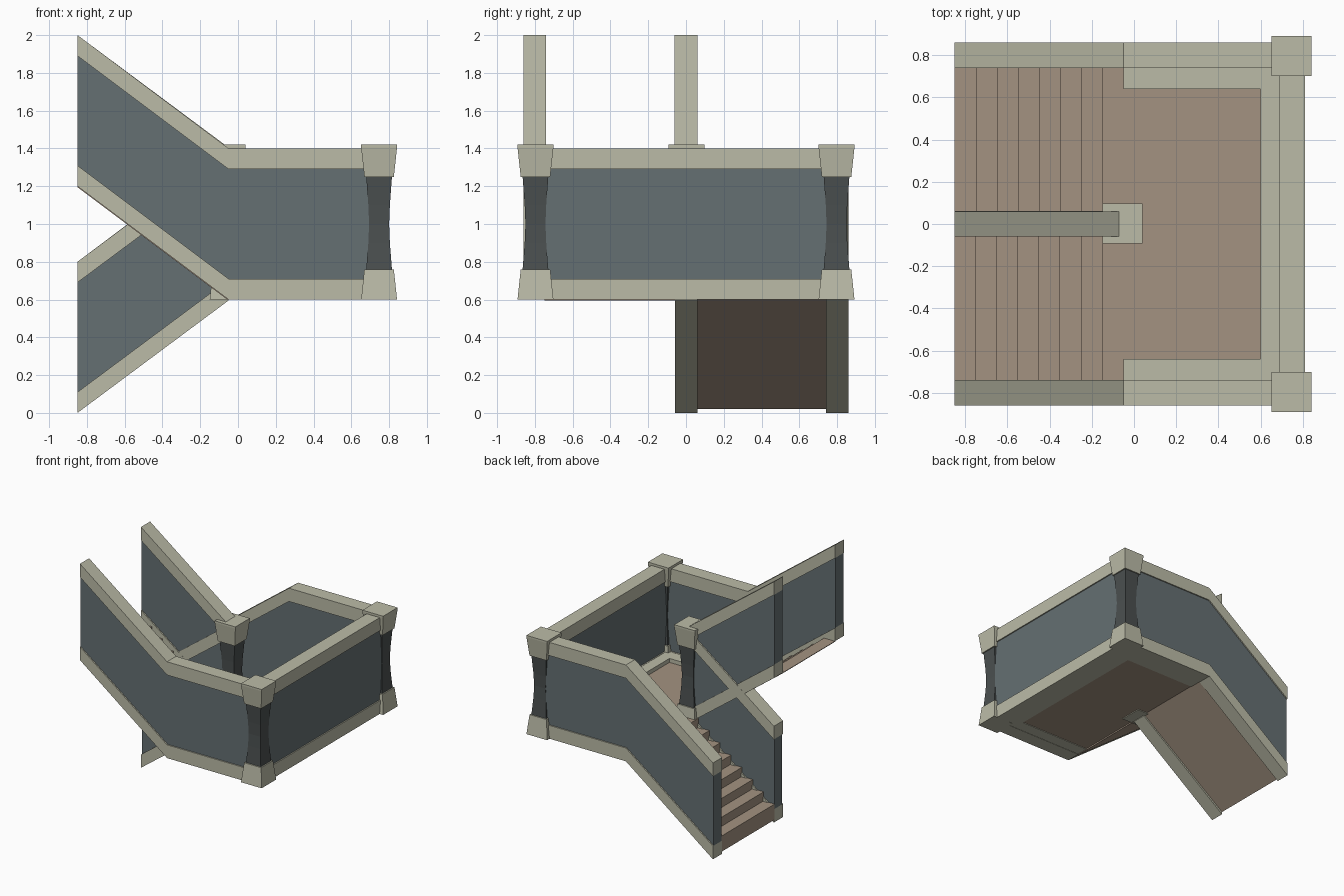
import bpy, bmesh

if "Cube" in bpy.data.objects:
    bpy.data.objects.remove(bpy.data.objects["Cube"])


def material(name, r, g, b):
    m = bpy.data.materials.new(name)
    m.diffuse_color = (r, g, b, 1)
    m.use_nodes = True
    m.node_tree.nodes["Principled BSDF"].inputs["Base Color"].default_value = m.diffuse_color
    return m


TRIM = material("trim", 0.50, 0.50, 0.39)
PANEL = material("panel", 0.13, 0.16, 0.17)
DARK = material("dark_post", 0.07, 0.08, 0.08)
FLOOR = material("floor", 0.37, 0.29, 0.22)


def finish(name, bm, mat):
    bmesh.ops.recalc_face_normals(bm, faces=bm.faces)
    me = bpy.data.meshes.new(name)
    bm.to_mesh(me)
    bm.free()
    me.materials.append(mat)
    ob = bpy.data.objects.new(name, me)
    bpy.context.collection.objects.link(ob)
    return ob


def extrude_y(name, profile, y0, y1, mat):
    """Extrude an x-z outline between two y positions."""
    bm = bmesh.new()
    face = bm.faces.new([bm.verts.new((x, y0, z)) for x, z in profile])
    ext = bmesh.ops.extrude_face_region(bm, geom=[face])
    verts = [v for v in ext["geom"] if isinstance(v, bmesh.types.BMVert)]
    bmesh.ops.translate(bm, verts=verts, vec=(0, y1 - y0, 0))
    finish(name, bm, mat)


def box(name, x0, x1, y0, y1, z0, z1, mat):
    extrude_y(name, [(x0, z0), (x1, z0), (x1, z1), (x0, z1)], y0, y1, mat)


def wall(name, path, y):
    """Balustrade following its bottom line: two rails and a recessed panel."""
    for part, lo, hi, half, mat in (("bottom_rail", 0, 0.11, 0.06, TRIM),
                                    ("panel", 0.11, 0.69, 0.05, PANEL),
                                    ("top_rail", 0.69, 0.80, 0.06, TRIM)):
        outline = [(x, z + lo) for x, z in path] + [(x, z + hi) for x, z in reversed(path)]
        extrude_y(f"{name}_{part}", outline, y - half, y + half, mat)


def tapered(name, cx, cy, rings, mat):
    """Square column through (z, half width) rings."""
    bm = bmesh.new()
    loops = [[bm.verts.new((cx + sx * h, cy + sy * h, z))
              for sx, sy in ((-1, -1), (1, -1), (1, 1), (-1, 1))] for z, h in rings]
    for a, b in zip(loops, loops[1:]):
        for i in range(4):
            j = (i + 1) % 4
            bm.faces.new((a[i], a[j], b[j], b[i]))
    bm.faces.new(loops[0])
    bm.faces.new(loops[-1])
    finish(name, bm, mat)


# Balustrades: upper flight in front, lower flight behind
wall("front_wall", [(-0.85, 1.2), (-0.05, 0.6), (0.75, 0.6)], -0.80)
wall("back_wall", [(-0.85, 0.0), (-0.05, 0.6), (0.75, 0.6)], 0.80)
wall("middle_upper_wall", [(-0.85, 1.2), (-0.05, 0.605)], 0.0)
wall("middle_lower_wall", [(-0.85, 0.0), (-0.05, 0.595)], 0.001)

# Right end wall
for part, z0, z1, half, mat in (("bottom_rail", 0.6, 0.71, 0.06, TRIM),
                                ("panel", 0.71, 1.29, 0.05, PANEL),
                                ("top_rail", 1.29, 1.40, 0.06, TRIM)):
    box(f"end_wall_{part}", 0.75 - half, 0.75 + half, -0.8, 0.8, z0, z1, mat)

# Posts
for label, cx, cy in (("front", 0.747, -0.797), ("back", 0.747, 0.797), ("middle", -0.055, 0.003)):
    tapered(f"{label}_post_base", cx, cy, [(0.6, 0.095), (0.76, 0.078)], TRIM)
    tapered(f"{label}_post_shaft", cx, cy,
            [(0.76, 0.068), (0.90, 0.057), (1.0, 0.053), (1.1, 0.057), (1.25, 0.068)], DARK)
    tapered(f"{label}_post_cap", cx, cy, [(1.25, 0.078), (1.405, 0.095), (1.42, 0.095)], TRIM)

# Landing floor and inner skirting ledges
box("landing_floor", -0.05, 0.72, -0.76, 0.76, 0.607, 0.675, FLOOR)
for label, y0, y1 in (("front", -0.75, -0.64), ("back", 0.64, 0.75)):
    box(f"{label}_ledge", -0.05, 0.70, y0, y1, 0.602, 0.708, TRIM)
box("end_ledge", 0.60, 0.70, -0.64, 0.64, 0.602, 0.708, TRIM)

# Stair flights
lower, upper = [(-0.05, 0.61), (-0.85, 0.02)], [(-0.85, 1.195), (-0.05, 0.595)]
for i in range(8):
    x, z = -0.85 + 0.1 * i, 0.15 + 0.075 * i
    lower += [(x, z), (x + 0.1, z)]
    x, z = -0.05 - 0.1 * i, 0.675 + 0.075 * i
    upper += [(x, z), (x - 0.1, z)]
extrude_y("lower_stairs", lower, 0.05, 0.75, FLOOR)
extrude_y("upper_stairs", upper, -0.75, -0.05, FLOOR)
